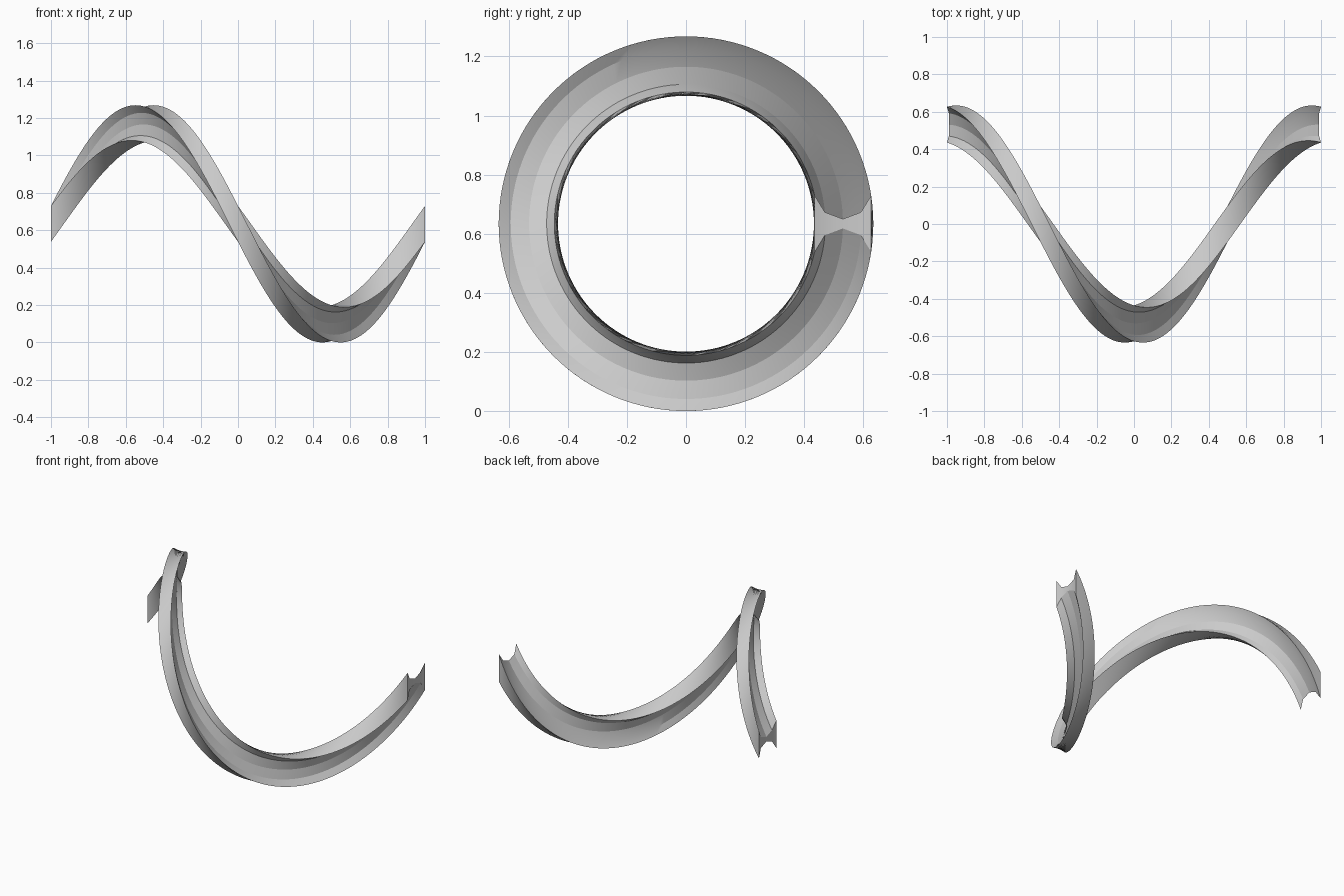
import bpy, bmesh
from math import sin, cos, pi

if "Cube" in bpy.data.objects:
    bpy.data.objects.remove(bpy.data.objects["Cube"])

TURN_STEPS = 128      # stations along the single full twist
AXIS_Z = 0.634        # height of the twist axis
RADIUS = 0.531        # bar centre to axis
H = 0.0957            # half width of the bar

# bar cross-section (radial, tangential): flat inner/outer sides, scooped flanks
flank = [(-H, H), (-0.061, 0.039), (0, 0.016), (0.061, 0.039), (H, H)]
profile = flank + [(r, -t) for r, t in reversed(flank)]
N = len(profile)

bm = bmesh.new()
rings = []
for i in range(TURN_STEPS + 1):
    u = i / TURN_STEPS
    a = 2 * pi * u
    ring = []
    for r, t in profile:
        # ends are dished very slightly between the four corners
        length = 1.0 if abs(r) == H else 0.99
        rad = RADIUS + r
        ring.append(bm.verts.new((length * (2 * u - 1),
                                  rad * cos(a) - t * sin(a),
                                  AXIS_Z + rad * sin(a) + t * cos(a))))
    rings.append(ring)

# swept sides
for p, q in zip(rings, rings[1:]):
    for j in range(N):
        k = (j + 1) % N
        bm.faces.new((p[j], p[k], q[k], q[j]))

# end caps, one quad between each pair of opposite flank points
for ring in (rings[0], rings[-1]):
    for j in range(len(flank) - 1):
        bm.faces.new((ring[j], ring[j + 1], ring[N - 2 - j], ring[N - 1 - j]))

bmesh.ops.recalc_face_normals(bm, faces=bm.faces)
mesh = bpy.data.meshes.new("twisted_bar")
bm.to_mesh(mesh)
bm.free()

bar = bpy.data.objects.new("twisted_bar", mesh)
bpy.context.collection.objects.link(bar)
bpy.context.view_layer.objects.active = bar
bar.select_set(True)
bpy.ops.object.shade_smooth_by_angle(angle=0.35)
